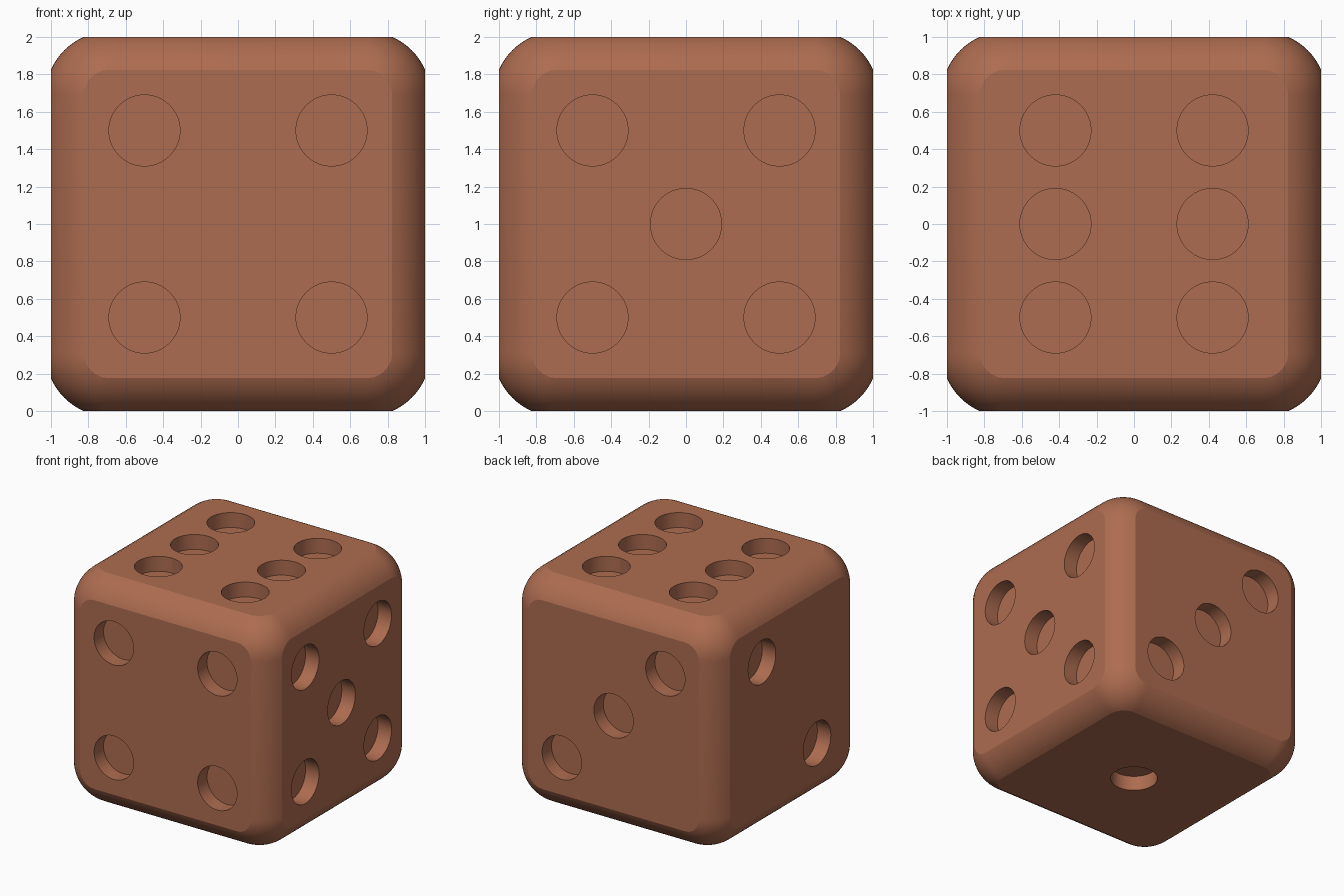
import bpy, bmesh, math
from mathutils import Matrix, Vector

if "Cube" in bpy.data.objects:
    bpy.data.objects.remove(bpy.data.objects["Cube"])

CORE, RADIUS = 0.69, 0.338      # inner box half-size and edge rounding radius
PIP_R, PIP_DEPTH = 0.19, 0.13


def new_object(name, bm):
    mesh = bpy.data.meshes.new(name)
    bmesh.ops.recalc_face_normals(bm, faces=bm.faces)
    bm.to_mesh(mesh)
    bm.free()
    obj = bpy.data.objects.new(name, mesh)
    bpy.context.collection.objects.link(obj)
    return obj


# Die body: slightly oversized rounded cube, sliced flat on all six sides
bm = bmesh.new()
bmesh.ops.create_cube(bm, size=2 * (CORE + RADIUS))
bmesh.ops.bevel(bm, geom=bm.edges[:], offset=RADIUS, offset_type='OFFSET',
                segments=16, profile=0.5, affect='EDGES', clamp_overlap=True)
for axis in range(3):
    for sign in (-1, 1):
        n = Vector((0, 0, 0))
        n[axis] = sign
        cut = bmesh.ops.bisect_plane(bm, geom=bm.verts[:] + bm.edges[:] + bm.faces[:],
                                     plane_co=n, plane_no=n, clear_outer=True)
        rim = [e for e in cut['geom_cut'] if isinstance(e, bmesh.types.BMEdge)]
        bmesh.ops.holes_fill(bm, edges=rim, sides=0)
bmesh.ops.translate(bm, verts=bm.verts, vec=(0, 0, 1))
die = new_object("die", bm)

# Pip centres on each face, relative to the die centre
G = 0.5
pips = {
    (0, -1, 0): [(x, -1, z) for x in (-G, G) for z in (-G, G)],
    (1, 0, 0): [(1, y, z) for y in (-G, G) for z in (-G, G)] + [(1, 0, 0)],
    (0, 0, 1): [(x, y, 1) for x in (-0.42, 0.42) for y in (-G, 0, G)],
    (0, 1, 0): [(-t, 1, t) for t in (-G, 0, G)],
    (-1, 0, 0): [(-1, 0.38, G), (-1, -0.38, -G)],
    (0, 0, -1): [(0, 0, -1)],
}

# Pip cutters: short cylinders sunk into the faces
bm = bmesh.new()
for normal, centres in pips.items():
    rot = Vector(normal).to_track_quat('Z', 'Y').to_matrix().to_4x4()
    for c in centres:
        place = Matrix.Translation(Vector(c) + Vector((0, 0, 1))) @ rot
        bmesh.ops.create_cone(bm, cap_ends=True, segments=48, radius1=PIP_R,
                              radius2=PIP_R, depth=2 * PIP_DEPTH, matrix=place)
cutter = new_object("pip_cutter", bm)
cutter.hide_render = True

# Drill the pips
mod = die.modifiers.new("pips", 'BOOLEAN')
mod.operation = 'DIFFERENCE'
mod.solver = 'EXACT'
mod.object = cutter
bpy.ops.object.select_all(action='DESELECT')
die.select_set(True)
bpy.context.view_layer.objects.active = die
bpy.ops.object.modifier_apply(modifier=mod.name)
bpy.data.objects.remove(cutter)

# Smooth rounding, crisp rims
bpy.ops.object.shade_smooth_by_angle(angle=math.radians(15))

# Brown finish
brown = bpy.data.materials.new("brown")
brown.diffuse_color = (0.42, 0.15, 0.08, 1)
brown.use_nodes = True
brown.node_tree.nodes["Principled BSDF"].inputs["Base Color"].default_value = brown.diffuse_color
die.data.materials.clear()
die.data.materials.append(brown)
